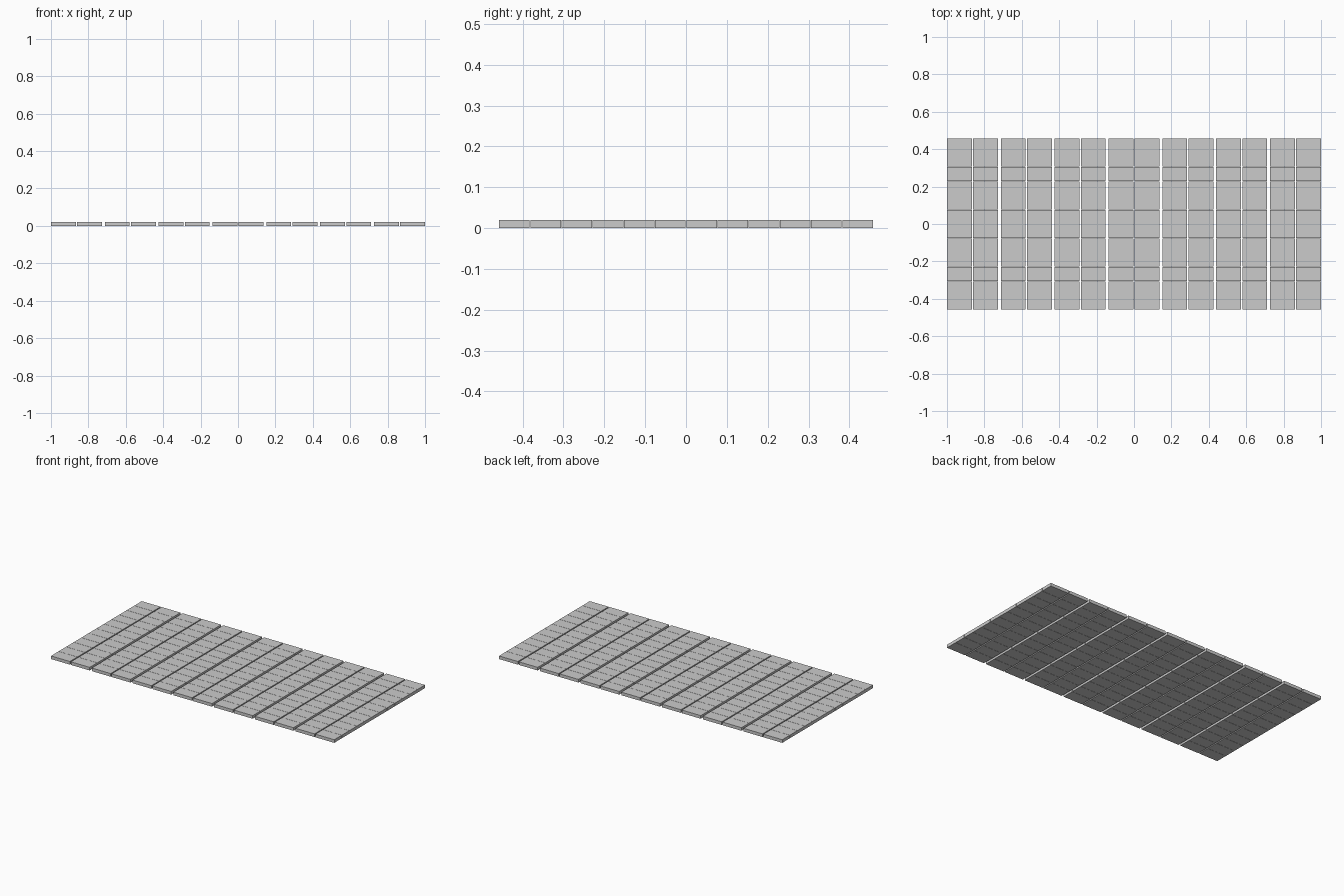
import bpy, bmesh
from mathutils import Matrix, Vector

if "Cube" in bpy.data.objects:
    bpy.data.objects.remove(bpy.data.objects["Cube"])

TILE_W, PAIR_GAP = 0.133, 0.007      # tile width and the narrow gap inside a pair
PAIR_W = 2 * TILE_W + PAIR_GAP
PAIR_PITCH = (2 - PAIR_W) / 6        # seven pairs span two units
DEPTH, HEIGHT = 0.915, 0.02
ROWS, ROW_GAP = 12, 0.0015
TILE_D = (DEPTH - (ROWS - 1) * ROW_GAP) / ROWS


def box(bm, centre, size):
    m = Matrix.Translation(centre) @ Matrix.Diagonal(Vector(size).to_4d())
    bmesh.ops.create_cube(bm, size=1, matrix=m)


def tile_column(name, x):
    """One strip of rectangular tiles running front to back."""
    bm = bmesh.new()
    for r in range(ROWS):
        y = (r - (ROWS - 1) / 2) * (TILE_D + ROW_GAP)
        box(bm, (0, y, HEIGHT / 2), (TILE_W, TILE_D, HEIGHT))
    mesh = bpy.data.meshes.new(name)
    bm.to_mesh(mesh)
    bm.free()
    obj = bpy.data.objects.new(name, mesh)
    obj.location.x = x
    bpy.context.collection.objects.link(obj)


# Seven pairs of tile columns, with wider gaps between pairs
for p in range(7):
    centre = (p - 3) * PAIR_PITCH
    for side, label in ((-1, "left"), (1, "right")):
        tile_column(f"tile_column_{p + 1}_{label}",
                    centre + side * (TILE_W + PAIR_GAP) / 2)
